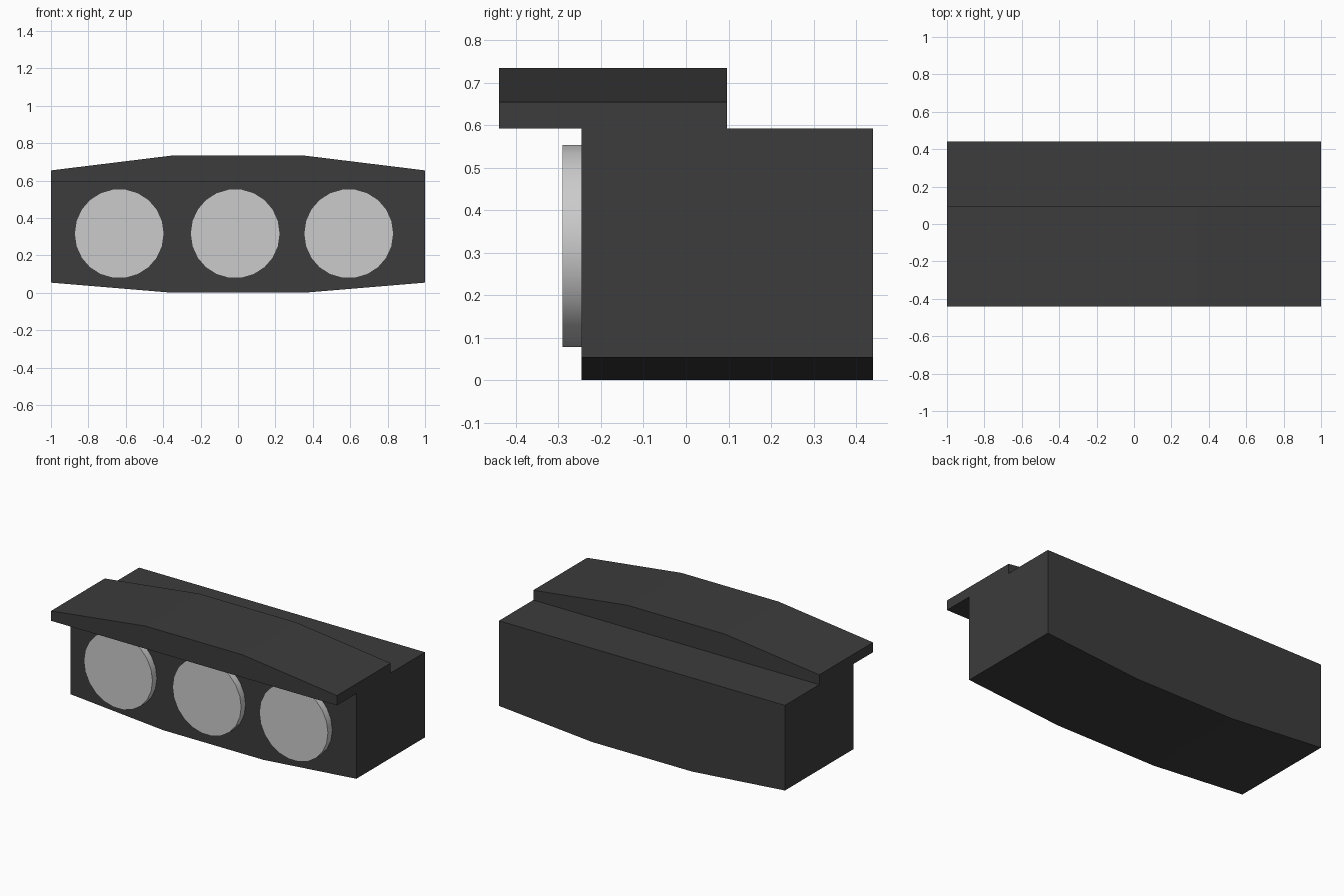
import bpy, bmesh, math

if "Cube" in bpy.data.objects:
    bpy.data.objects.remove(bpy.data.objects["Cube"])

def material(name, v):
    m = bpy.data.materials.new(name)
    m.diffuse_color = (v, v, v, 1)
    m.use_nodes = True
    m.node_tree.nodes["Principled BSDF"].inputs["Base Color"].default_value = m.diffuse_color
    return m

dark = material("dark_grey", 0.045)
light = material("light_grey", 0.60)

def prism(name, profile, y0, y1, mat, smooth=False):
    """Extrude an (x, z) outline from y0 to y1."""
    bm = bmesh.new()
    face = bm.faces.new([bm.verts.new((x, y0, z)) for x, z in profile])
    ext = bmesh.ops.extrude_face_region(bm, geom=[face], use_keep_orig=True)
    verts = [g for g in ext["geom"] if isinstance(g, bmesh.types.BMVert)]
    bmesh.ops.translate(bm, verts=verts, vec=(0, y1 - y0, 0))
    bmesh.ops.recalc_face_normals(bm, faces=bm.faces)
    if smooth:
        # round the sides, keep the rims sharp
        for f in bm.faces:
            f.smooth = len(f.verts) == 4
        for e in bm.edges:
            e.smooth = all(len(f.verts) == 4 for f in e.link_faces)
    me = bpy.data.meshes.new(name)
    bm.to_mesh(me)
    bm.free()
    me.materials.append(mat)
    ob = bpy.data.objects.new(name, me)
    bpy.context.collection.objects.link(ob)
    return ob

# housing with a faceted belly
prism("housing", [(-1, 0.054), (-0.35, 0), (0.35, 0), (1, 0.054), (1, 0.592), (-1, 0.592)],
      -0.246, 0.44, dark)

# overhanging visor with a faceted crown
prism("visor", [(-1, 0.592), (1, 0.592), (1, 0.654), (0.34, 0.735), (-0.34, 0.735), (-1, 0.654)],
      -0.44, 0.097, dark)

# three round lamps
SIDES, R = 22, 0.24
for i, cx in enumerate((-0.635, -0.015, 0.592)):
    ring = [(cx + R * math.cos(2 * math.pi * k / SIDES),
             0.316 + R * math.sin(2 * math.pi * k / SIDES)) for k in range(SIDES)]
    prism(f"lamp_{i + 1}", ring, -0.29, -0.24, light, smooth=True)
